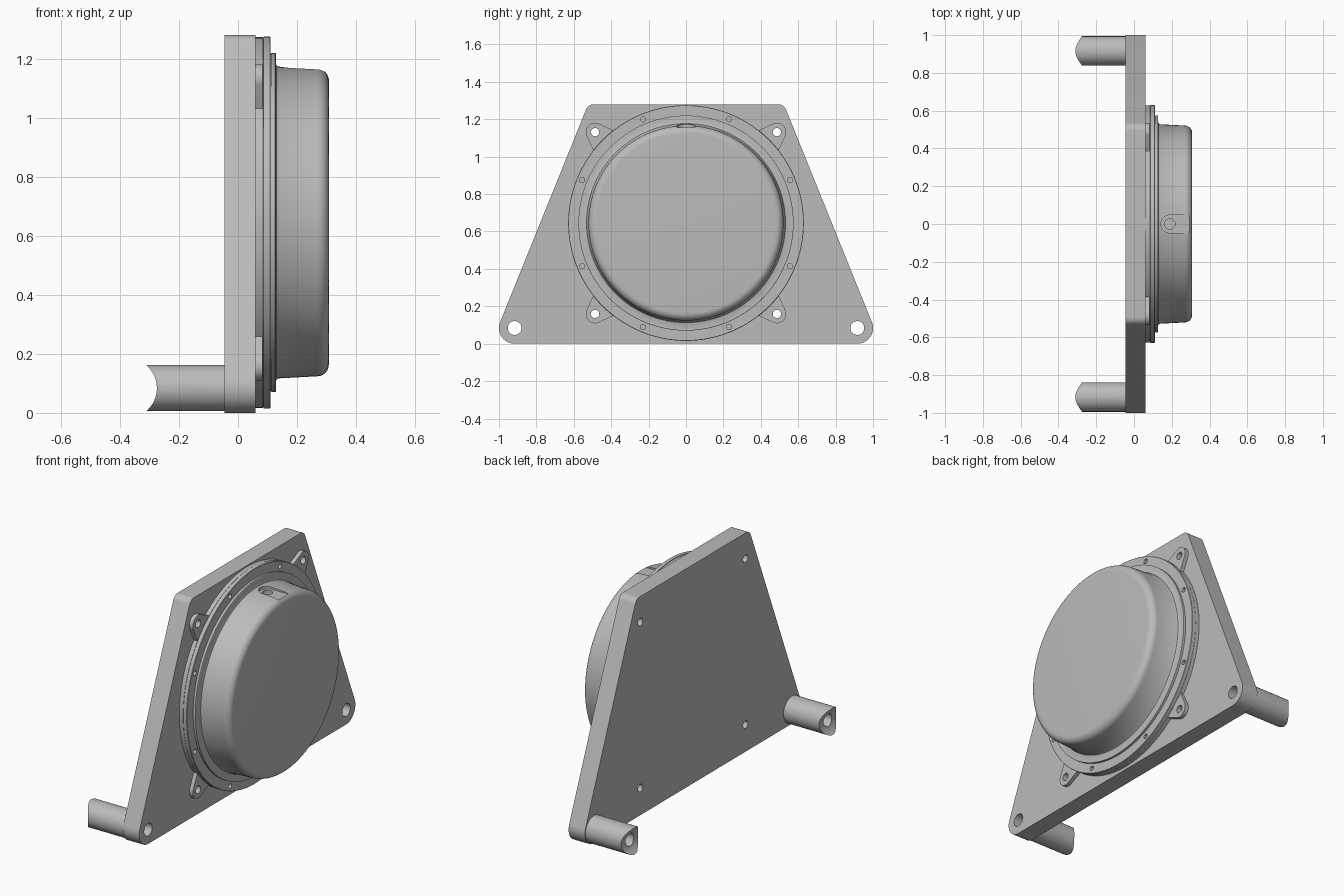
import bpy, bmesh, math

if "Cube" in bpy.data.objects:
    bpy.data.objects.remove(bpy.data.objects["Cube"], do_unlink=True)

grey = bpy.data.materials.new("plain_grey")
grey.use_nodes = True
colour = (0.5, 0.5, 0.5, 1)
grey.diffuse_color = colour
grey.node_tree.nodes["Principled BSDF"].inputs["Base Color"].default_value = colour

AXIS = {"X": lambda u, v, w: (w, u, v),
        "Y": lambda u, v, w: (u, w, v),
        "Z": lambda u, v, w: (u, v, w)}


def prism(bm, circles, lo, hi, axis="X", n=64):
    """Extruded outline wrapped tightly around circles (u, v, radius)."""
    place = AXIS[axis]
    verts = []
    for u, v, r in circles:
        for i in range(n):
            a = math.tau * i / n
            for w in (lo, hi):
                verts.append(bm.verts.new(place(u + r * math.cos(a), v + r * math.sin(a), w)))
    res = bmesh.ops.convex_hull(bm, input=verts)
    loose = [g for g in res["geom_interior"] if isinstance(g, bmesh.types.BMVert)]
    bmesh.ops.delete(bm, geom=loose, context="VERTS")


def finish(name, bm):
    bmesh.ops.dissolve_limit(bm, angle_limit=0.02, verts=bm.verts, edges=bm.edges)
    bmesh.ops.recalc_face_normals(bm, faces=bm.faces)
    mesh = bpy.data.meshes.new(name)
    bm.to_mesh(mesh)
    bm.free()
    mesh.materials.append(grey)
    obj = bpy.data.objects.new(name, mesh)
    bpy.context.collection.objects.link(obj)
    return obj


def build(name, *prisms):
    bm = bmesh.new()
    for p in prisms:
        prism(bm, *p)
    return finish(name, bm)


def activate(obj):
    bpy.ops.object.select_all(action="DESELECT")
    obj.select_set(True)
    bpy.context.view_layer.objects.active = obj


def cut(obj, *prisms):
    cutter = build("cutter", *prisms)
    cutter.hide_render = True
    mod = obj.modifiers.new("cut", "BOOLEAN")
    mod.operation = "DIFFERENCE"
    mod.solver = "EXACT"
    mod.object = cutter
    activate(obj)
    bpy.ops.object.modifier_apply(modifier=mod.name)
    bpy.data.objects.remove(cutter, do_unlink=True)


def smooth(obj):
    activate(obj)
    bpy.ops.object.shade_smooth_by_angle(angle=math.radians(30))


BACK, FACE = -0.045, 0.06      # mounting plate thickness
MID = 0.645                    # height of the housing axis
FOOT_Y, FOOT_Z = 0.916, 0.084  # standoff axes
EAR = 0.486                    # ear hole offset from the housing axis
sides = (-1, 1)
corners = [(a, b) for a in sides for b in sides]

# Trapezoid mounting plate with through holes
plate = build("mounting_plate", ([(s * FOOT_Y, FOOT_Z, 0.084) for s in sides]
                                 + [(s * 0.493, 1.235, 0.045) for s in sides], BACK, FACE))
cut(plate, *[([(s * FOOT_Y, FOOT_Z, 0.037)], -0.2, 0.2) for s in sides],
    *[([(a * EAR, MID + b * EAR, 0.022)], -0.2, 0.2) for a, b in corners])
smooth(plate)

# Hollow standoffs with saddle-cut ends
for s, side in zip(sides, ("right", "left")):
    tube = build(side + "_standoff", ([(s * FOOT_Y, FOOT_Z, 0.078)], -0.325, BACK))
    cut(tube, ([(s * FOOT_Y, FOOT_Z, 0.037)], -0.5, 0.1))
    cut(tube, ([(-0.378, FOOT_Z, 0.103)], s * FOOT_Y - 0.2, s * FOOT_Y + 0.2, "Y", 96))
    smooth(tube)

# Four mounting ears
for a, b in corners:
    name = ("upper_" if b > 0 else "lower_") + ("back" if a > 0 else "front") + "_ear"
    ear = build(name, ([(a * EAR, MID + b * EAR, 0.05),
                        (a * 0.32, MID + b * 0.32, 0.13)], FACE, 0.083))
    cut(ear, ([(a * EAR, MID + b * EAR, 0.022)], -0.2, 0.2))
    smooth(ear)

# Round housing: stepped flange and domed cover, turned about the x axis
profile = [(FACE, 0), (FACE, 0.628), (0.084, 0.628), (0.085, 0.624), (0.087, 0.63),
           (0.108, 0.63), (0.11, 0.628), (0.11, 0.572), (0.114, 0.572), (0.114, 0.575),
           (0.126, 0.575), (0.128, 0.572), (0.128, 0.54), (0.131, 0.532), (0.138, 0.528)]
for i in range(9):
    t = math.pi / 2 * i / 8
    profile.append((0.268 + 0.04 * math.sin(t), 0.481 + 0.04 * math.cos(t)))
profile.append((0.308, 0))
bm = bmesh.new()
pts = [bm.verts.new((x, 0, MID + r)) for x, r in profile]
edges = [bm.edges.new(pair) for pair in zip(pts, pts[1:])]
bmesh.ops.spin(bm, geom=pts + edges, cent=(0, 0, MID), axis=(1, 0, 0),
               angle=math.tau, steps=128)
bmesh.ops.remove_doubles(bm, verts=bm.verts, dist=0.0002)
housing = finish("round_housing", bm)

# Flange screw holes, flat port recess and port hole
holes = []
for k in range(8):
    a = math.tau * (k + 0.5) / 8
    holes.append(([(0.601 * math.cos(a), MID + 0.601 * math.sin(a), 0.014)],
                  0.07, 0.2, "X", 24))
cut(housing, *holes)
cut(housing, ([(0.19, 0, 0.047), (0.4, 0, 0.047)], 1.156, 1.3, "Z"))
cut(housing, ([(0.19, 0, 0.028)], 1.1, 1.3, "Z", 32))
smooth(housing)
